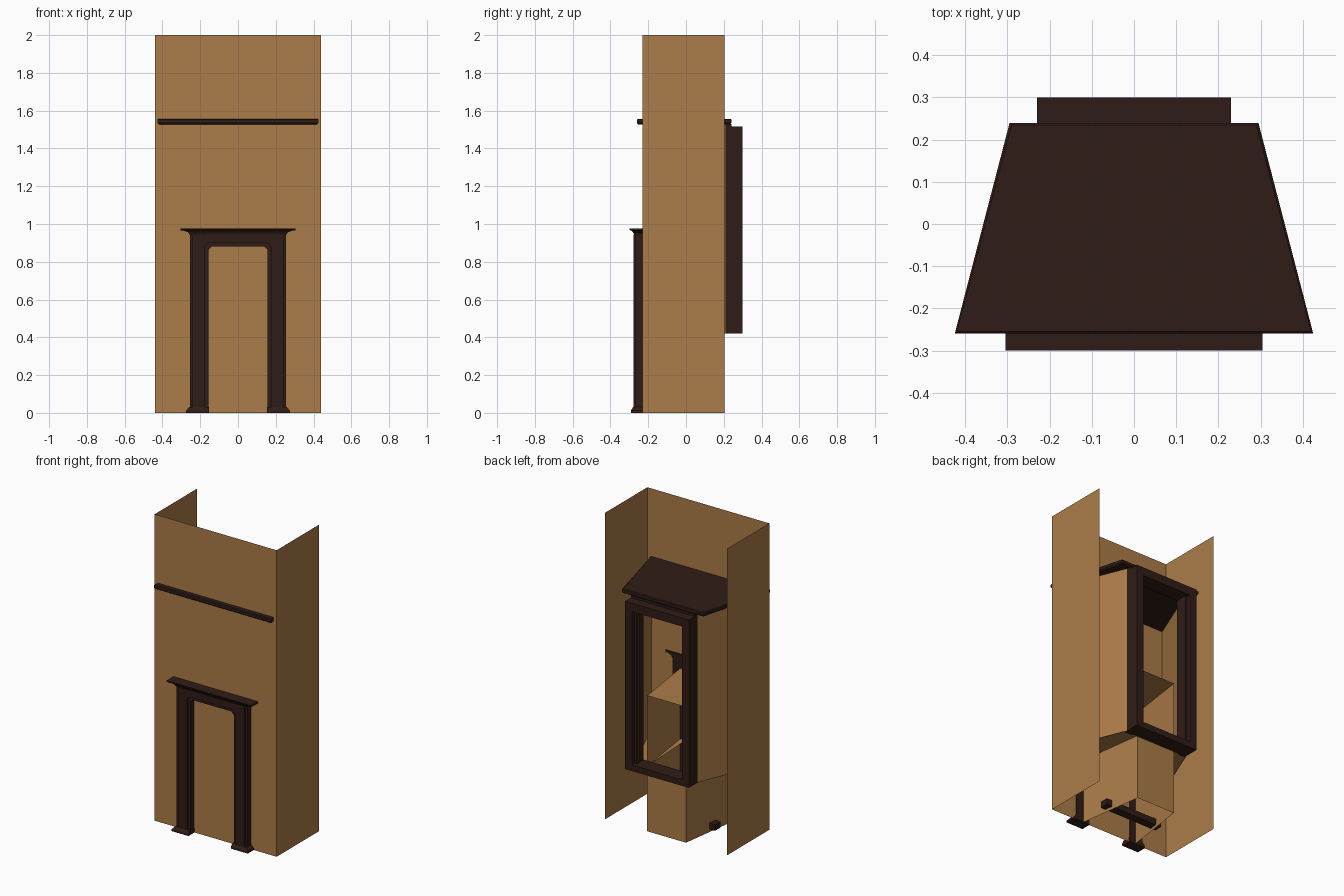
import bpy, bmesh

if "Cube" in bpy.data.objects:
    bpy.data.objects.remove(bpy.data.objects["Cube"])

def material(name, rgb):
    m = bpy.data.materials.new(name)
    m.diffuse_color = (*rgb, 1)
    m.use_nodes = True
    m.node_tree.nodes["Principled BSDF"].inputs["Base Color"].default_value = m.diffuse_color
    return m

PLASTER = material("plaster", (0.41, 0.20, 0.065))
WOOD = material("dark_wood", (0.030, 0.012, 0.008))

def finish(bm, name, mat):
    me = bpy.data.meshes.new(name)
    bm.to_mesh(me)
    bm.free()
    ob = bpy.data.objects.new(name, me)
    me.materials.append(mat)
    bpy.context.collection.objects.link(ob)
    return ob

def sheet(name, plan, z0, z1, mat=PLASTER, close=False):
    """Thin wall standing on an open plan line."""
    bm = bmesh.new()
    lo = [bm.verts.new((x, y, z0)) for x, y in plan]
    hi = [bm.verts.new((x, y, z1)) for x, y in plan]
    n = len(plan)
    for i in range(n if close else n - 1):
        j = (i + 1) % n
        bm.faces.new((lo[i], lo[j], hi[j], hi[i]))
    return finish(bm, name, mat)

def plate(name, plan, z, mat=PLASTER):
    bm = bmesh.new()
    bm.faces.new([bm.verts.new((x, y, z)) for x, y in plan])
    return finish(bm, name, mat)

def loft(name, rings, mat=WOOD):
    """Solid through stacked (half-plan, z) rings with equal point counts."""
    bm = bmesh.new()
    vs = [[bm.verts.new((x, y, z)) for x, y in plan] for plan, z in rings]
    n = len(vs[0])
    bm.faces.new(vs[0][::-1])
    bm.faces.new(vs[-1])
    for a, b in zip(vs, vs[1:]):
        for i in range(n):
            j = (i + 1) % n
            bm.faces.new((a[i], a[j], b[j], b[i]))
    bmesh.ops.recalc_face_normals(bm, faces=bm.faces)
    return finish(bm, name, mat)

def rect(x0, x1, y0, y1):
    return [(x0, y0), (x1, y0), (x1, y1), (x0, y1)]

def trapezoid(front, back, y0, y1):
    return [(-front, y0), (front, y0), (back, y1), (-back, y1)]

def box(name, x0, x1, y0, y1, z0, z1):
    return loft(name, [(rect(x0, x1, y0, y1), z0), (rect(x0, x1, y0, y1), z1)])

def mirror(ob):
    ob.modifiers.new("mirror", 'MIRROR')
    return ob

def portal(name, steps, y_back, z0):
    """Stepped surround: (inner half-width, outer, inner top, outer top, front y, chamfer)."""
    for k, (xi, xo, zi, zo, y, c) in enumerate(steps):
        outline = [(-xo, z0), (-xo, zo), (xo, zo), (xo, z0), (xi, z0),
                   (xi, zi - c), (xi - c, zi), (-xi + c, zi), (-xi, zi - c), (-xi, z0)]
        bm = bmesh.new()
        f = bm.faces.new([bm.verts.new((x, y, z)) for x, z in outline])
        ext = bmesh.ops.extrude_face_region(bm, geom=[f])
        moved = [v for v in ext["geom"] if isinstance(v, bmesh.types.BMVert)]
        bmesh.ops.translate(bm, verts=moved, vec=(0, y_back - y, 0))
        bm.faces.new([v for v in f.verts]) if not f.is_valid else None
        bmesh.ops.recalc_face_normals(bm, faces=bm.faces)
        finish(bm, f"{name}_{k + 1}", WOOD)

# chimney breast: front and two side walls, open at the back and top
sheet("chimney_wall", [(-.44, .205), (-.44, -.23), (.44, -.23), (.44, .205)], 0, 2)

# splayed upper chamber behind the rear opening, with its floor
sheet("chamber_side_left", [(-.23, .21), (-.41, -.23)], .42, 1.53)
sheet("chamber_side_right", [(.23, .21), (.41, -.23)], .42, 1.53)
fl = plate("chamber_floor", [(.16, -.23), (.41, -.23), (.23, .21), (.14, .21)], .425)
mirror(fl)

# front firebox: tapered walls, closed below the chamber and open above
sheet("firebox_side_left", [(-.20, -.23), (-.14, .2)], 0, .885)
sheet("firebox_side_right", [(.20, -.23), (.14, .2)], 0, .885)
sheet("firebox_back", [(-.14, .2), (.14, .2)], 0, .43)
plate("firebox_top", trapezoid(.20, .14, -.23, .2), .885)
box("grate_bar", -.21, .21, -.055, 0, .02, .06)

# trapezoid top shelf with a stepped edge
loft("top_shelf", [(trapezoid(.418, .288, -.253, .233), 1.528),
                   (trapezoid(.425, .295, -.26, .24), 1.535),
                   (trapezoid(.425, .295, -.26, .24), 1.552),
                   (trapezoid(.42, .29, -.255, .235), 1.557)])

# rear window frame
mirror(box("frame_post", .18, .23, .19, .30, .42, 1.515))
mirror(box("frame_post_inner_trim", .165, .18, .20, .275, .46, 1.48))
box("frame_bottom_rail", -.18, .18, .20, .30, .42, .46)
box("frame_top_rail", -.18, .18, .20, .30, 1.46, 1.515)
box("frame_cap", -.23, .23, .14, .24, 1.515, 1.53)

# front mantel surround in stepped layers
portal("mantel_surround", [(.157, .255, .882, .945, -.268, .018),
                           (.175, .240, .900, .945, -.278, .018)], -.225, 0)

# mantel frieze and shelf
def front_plan(x, y):
    return rect(-x, x, y, -.222)
loft("mantel_shelf", [(front_plan(.255, -.272), .94), (front_plan(.262, -.28), .955),
                      (front_plan(.285, -.288), .964), (front_plan(.305, -.295), .966),
                      (front_plan(.305, -.30), .970), (front_plan(.305, -.30), .977)])

# flared mantel feet
mirror(loft("mantel_foot", [(rect(.153, .275, -.292, -.225), 0),
                            (rect(.153, .275, -.292, -.225), .012),
                            (rect(.155, .257, -.280, -.225), .032)]))
